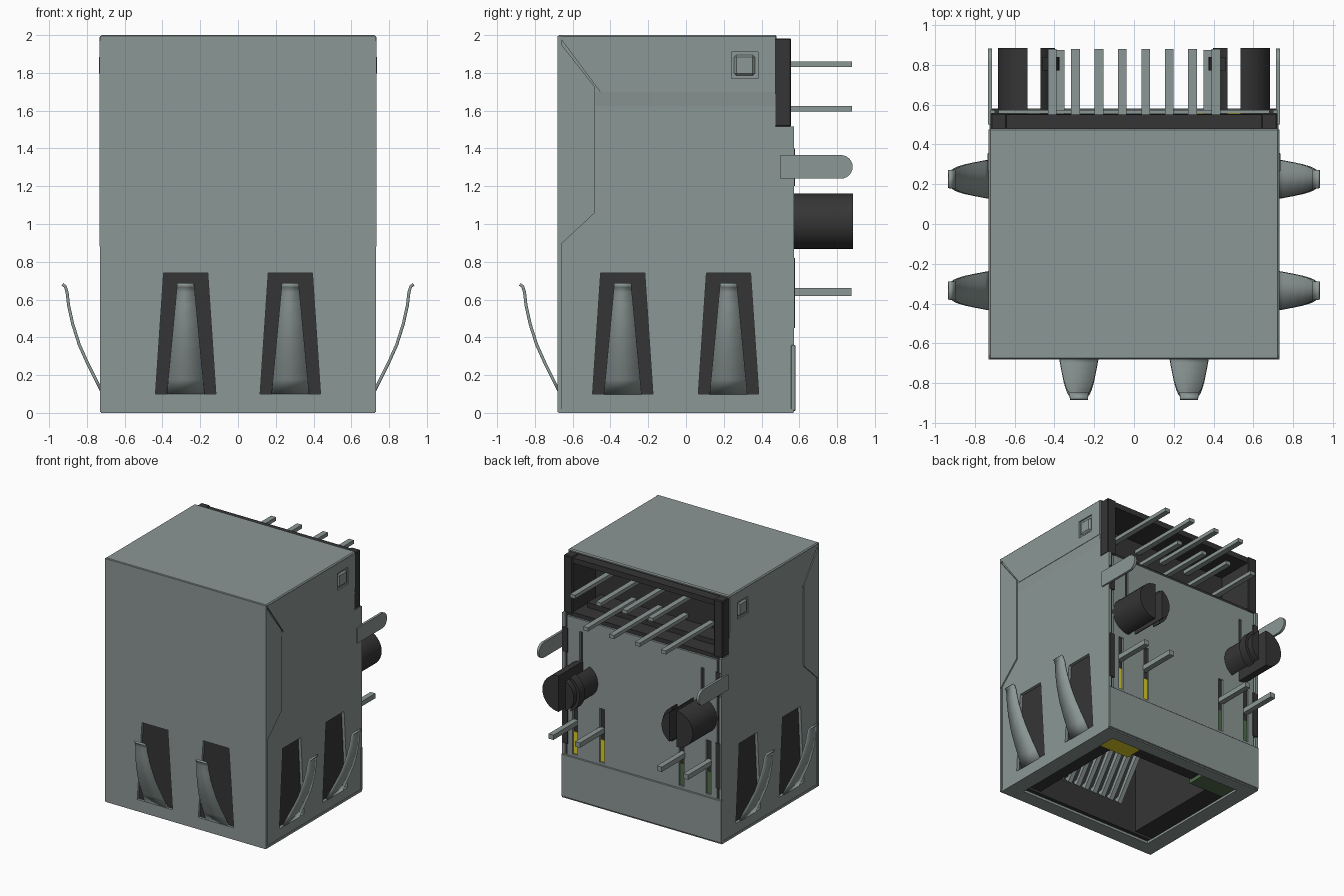
import bpy, bmesh, math
from mathutils import Matrix, Vector

cube = bpy.data.objects.get("Cube")
if cube:
    bpy.data.objects.remove(cube)


def material(name, rgb):
    m = bpy.data.materials.new(name)
    m.diffuse_color = (*rgb, 1)
    m.use_nodes = True
    bsdf = m.node_tree.nodes["Principled BSDF"]
    bsdf.inputs["Base Color"].default_value = (*rgb, 1)
    bsdf.inputs["Roughness"].default_value = 0.6
    return m


METAL = material("shield_metal", (0.26, 0.31, 0.30))
DARK = material("dark_plastic", (0.036, 0.036, 0.036))
YELLOW = material("yellow_lens", (0.70, 0.62, 0.02))
GREEN = material("green_lens", (0.08, 0.15, 0.07))

# Plate planes: outline axes map to x,z / y,z / x,y
XZ = Matrix(((1, 0, 0), (0, 0, -1), (0, 1, 0))).to_4x4()
YZ = Matrix(((0, 0, 1), (1, 0, 0), (0, 1, 0))).to_4x4()
XY = Matrix.Identity(4)


def add(name, mesh, mat):
    ob = bpy.data.objects.new(name, mesh)
    bpy.context.collection.objects.link(ob)
    mesh.materials.clear()
    mesh.materials.append(mat)
    return ob


def box(name, mat, x, y, z, bevel=0):
    bm = bmesh.new()
    lo, hi = Vector((x[0], y[0], z[0])), Vector((x[1], y[1], z[1]))
    size = Matrix.Diagonal([abs(c) for c in hi - lo]).to_4x4()
    bmesh.ops.create_cube(bm, size=1, matrix=Matrix.Translation((lo + hi) / 2) @ size)
    if bevel:
        bmesh.ops.bevel(bm, geom=bm.edges[:], offset=bevel, segments=1, affect='EDGES')
    me = bpy.data.meshes.new(name)
    bm.to_mesh(me)
    bm.free()
    return add(name, me, mat)


def plate(name, mat, loops, plane, a, b):
    """Extrude an outline (with optional holes) from a to b across its plane."""
    cu = bpy.data.curves.new(name, 'CURVE')
    cu.dimensions = '2D'
    cu.fill_mode = 'BOTH'
    cu.extrude = abs(b - a) / 2
    for pts in loops:
        sp = cu.splines.new('POLY')
        sp.points.add(len(pts) - 1)
        for p, co in zip(sp.points, pts):
            p.co = (*co, 0, 1)
        sp.use_cyclic_u = True
        sp.use_smooth = False
    tmp = bpy.data.objects.new("outline", cu)
    bpy.context.collection.objects.link(tmp)
    dg = bpy.context.evaluated_depsgraph_get()
    me = bpy.data.meshes.new_from_object(tmp.evaluated_get(dg))
    bpy.data.objects.remove(tmp)
    axis = Vector([abs(c) for c in plane.to_3x3() @ Vector((0, 0, 1))])
    me.transform(Matrix.Translation(axis * (a + b) / 2) @ plane)
    return add(name, me, mat)


def rect(x0, x1, y0, y1):
    return [(x0, y0), (x1, y0), (x1, y1), (x0, y1)]


def window(c):
    return [(c - .16, .1), (c + .16, .1), (c + .117, .74), (c - .117, .74)]


def arc(cx, cz, r, a0, a1, n=16):
    angles = [math.radians(a0 + (a1 - a0) * i / n) for i in range(n + 1)]
    return [(cx + r * math.cos(t), cz + r * math.sin(t)) for t in angles]


def smooth(ob, angle=40):
    bpy.ops.object.select_all(action='DESELECT')
    ob.select_set(True)
    bpy.context.view_layer.objects.active = ob
    bpy.ops.object.shade_smooth_by_angle(angle=math.radians(angle))


# Spring finger: bowed strip, as (distance out from wall, height)
BOW = [(-.01, .1), (.03, .18), (.07, .26), (.115, .36), (.15, .47),
       (.172, .57), (.18, .64), (.19, .67), (.205, .68)]


def finger(name, origin, turn):
    bm = bmesh.new()
    rows = []
    for out, z in BOW:
        w = .1 - .055 * (z - .1) / .58
        rows.append([bm.verts.new((s * w, -out, z)) for s in (-1, 1)])
    for p, q in zip(rows, rows[1:]):
        bm.faces.new((p[0], p[1], q[1], q[0]))
    bm.transform(Matrix.Translation(origin) @ Matrix.Rotation(turn, 4, 'Z'))
    me = bpy.data.meshes.new(name)
    bm.to_mesh(me)
    bm.free()
    ob = add(name, me, METAL)
    sol = ob.modifiers.new("thickness", 'SOLIDIFY')
    sol.thickness = .016
    sol.offset = 0
    smooth(ob)


FRONT_C, SIDE_C = (-.277, .277), (-.335, .225)

# Shield: front, top, bottom rim, back
plate("shield_front", METAL, [rect(-.73, .73, .005, 1.995)] + [window(c) for c in FRONT_C], XZ, -.68, -.66)
box("shield_top", METAL, (-.73, .73), (-.68, .48), (1.975, 2), .008)
plate("shield_bottom_rim", METAL, [rect(-.725, .725, -.675, .57), rect(-.6, .6, -.56, .47)], XY, 0, .02)
slots = [rect(s * c - .022, s * c + .022, .38, .82) for s in (-1, 1) for c in (.36, .605)]
slots += [rect(s * .55 - .014, s * .55 + .014, .9, 1.4) for s in (-1, 1)]
plate("shield_back", METAL, [rect(-.68, .68, .3, 1.5)] + slots, XZ, .556, .572)
box("shield_back_bar", METAL, (-.725, .725), (.555, .58), (.01, .36), .004)

# Housing around the plug cavity and the pin recess
box("housing_core", DARK, (-.695, .695), (-.655, .25), (.9, 1.97))
box("housing_core_back", DARK, (-.695, .695), (.25, .553), (.9, 1.53))
box("housing_front_wall", DARK, (-.695, .695), (-.655, -.53), (.02, .9))
box("housing_back_wall", DARK, (-.695, .695), (.3, .553), (.06, .9))
box("recess_roof", DARK, (-.7, .7), (.25, .55), (1.93, 1.974))
box("recess_ledge", DARK, (-.6, .6), (.25, .42), (1.53, 1.57))

for s, side in ((-1, "right"), (1, "left")):
    # Side panel with folded flaps laid over it
    outline = [(-.675, .005), (.572, .005), (.572, 1.515), (.475, 1.515), (.475, 1.985), (-.675, 1.985)]
    plate(f"{side}_panel", METAL, [outline] + [window(c) for c in SIDE_C], YZ, s * .698, s * .722)
    plate(f"{side}_front_flap", METAL, [[(-.675, 1.97), (-.482, 1.725), (-.482, 1.06), (-.675, .88)]],
          YZ, s * .72, s * .732)
    plate(f"{side}_top_flap", METAL,
          [[(-.67, 1.99), (.475, 1.99), (.475, 1.7), (-.455, 1.7)], rect(.24, .38, 1.77, 1.91)],
          YZ, s * .72, s * .732)
    plate(f"{side}_flap_ramp", METAL, [[(s * .72, 1.6), (s * .729, 1.7), (s * .72, 1.7)]], XZ, -.48, .475)
    box(f"{side}_latch_bump", METAL, (s * .71, s * .735), (.255, .365), (1.785, 1.895), .012)

    # Rounded grounding tab
    tab = [(.5, 1.24)] + arc(.82, 1.3025, .0625, -90, 90, 12) + [(.5, 1.365)]
    plate(f"{side}_ground_tab", METAL, [tab], YZ, s * .713, s * .733)

    # Housing side walls and exposed rear edges
    box(f"{side}_housing_wall", DARK, (s * .46, s * .695), (-.6, .4), (.04, .9))
    box(f"{side}_recess_wall", DARK, (s * .64, s * .72), (.25, .557), (1.515, 1.982), .006)
    for z0, z1 in ((.45, .82), (1.2, 1.4)):
        box(f"{side}_rear_edge", DARK, (s * .67, s * .715), (.54, .577), (z0, z1))

    # Split mounting peg with a barbed inner half
    c = s * .535
    flip = 0 if s > 0 else 180
    smooth(plate(f"{side}_peg_outer", DARK, [arc(c, 1.015, .147, flip - 90, flip + 90)], XZ, .55, .885))
    smooth(plate(f"{side}_peg_inner", DARK, [arc(c, 1.015, .137, flip + 118, flip + 242)], XZ, .55, .885))
    smooth(plate(f"{side}_peg_barb", DARK, [arc(c, 1.015, .16, flip + 118, flip + 242)], XZ, .77, .84))

    # Indicator lens with its two leads
    lens = YELLOW if s > 0 else GREEN
    box(f"{side}_lens", lens, (s * .3, s * .64), (.285, .558), (.03, .56))
    for x in (.37, .61):
        box(f"{side}_lens_lead", METAL, (s * x - .022, s * x + .022), (.5, .875), (.62, .66))

    # Spring fingers
    for i, y in enumerate(SIDE_C):
        finger(f"{side}_finger_{i + 1}", (s * .725, y, 0), s * math.pi / 2)
    finger(f"front_finger_{side}", (s * .277, -.675, 0), 0)

# Staggered signal pins and the plug contacts
for i in range(8):
    x = -.411 + i * .1175
    z = 1.61 if i % 2 == 0 else 1.845
    box(f"signal_pin_{i + 1}", METAL, (x - .022, x + .022), (.24, .88), (z - .015, z + .015))
    cx = -.28 + i * .08
    wire = [(-.54, .24), (-.5, .2), (-.2, .62), (-.2, .66), (-.23, .66), (-.5, .25)]
    plate(f"plug_contact_{i + 1}", METAL, [wire], YZ, cx - .018, cx + .018)
